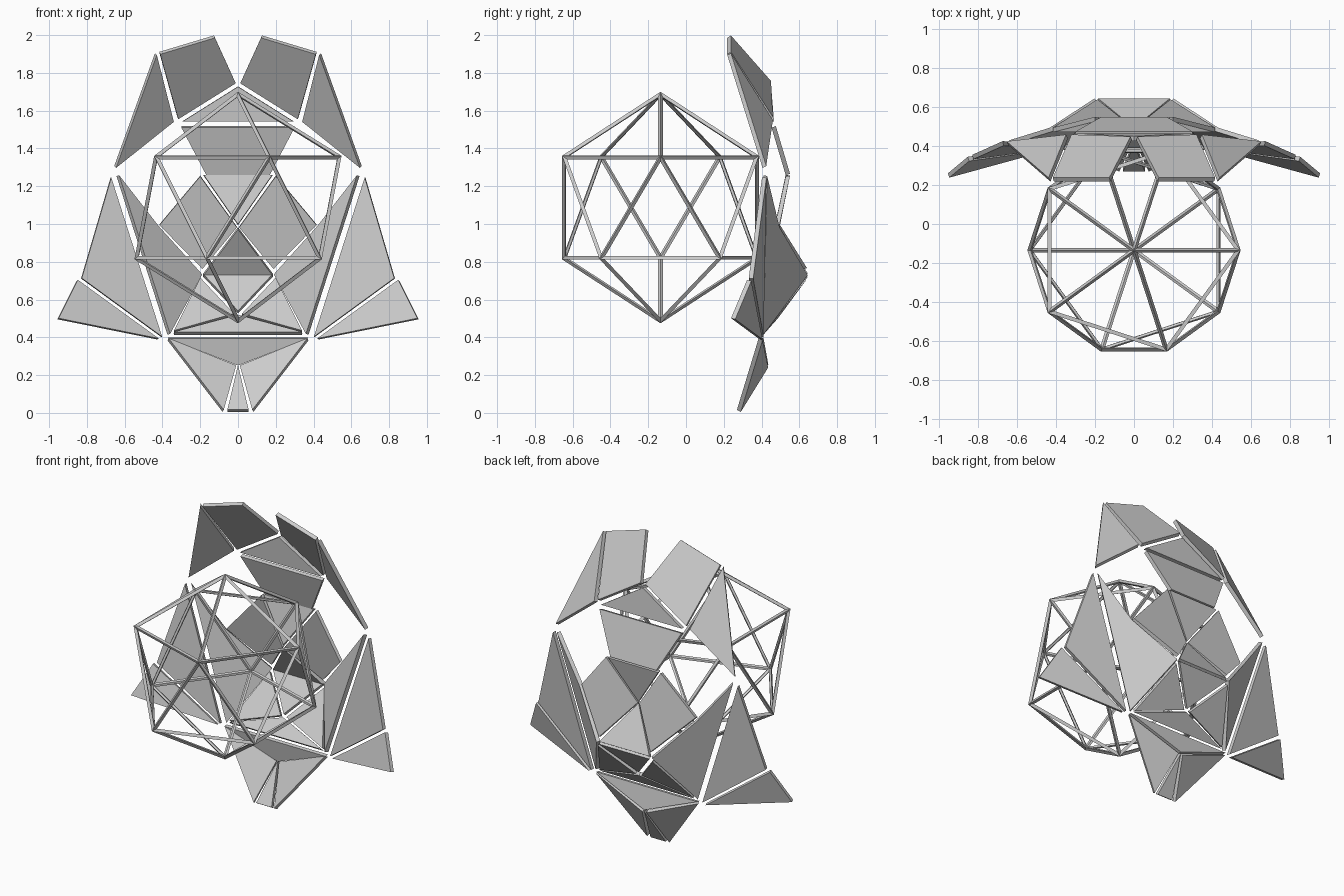
import bpy
from mathutils import Vector

if "Cube" in bpy.data.objects:
    bpy.data.objects.remove(bpy.data.objects["Cube"])

THICK = 0.024


def plate(name, pts, paired):
    """Thin flat plate from outline points, optionally mirrored across x = 0."""
    pts = [Vector(p) for p in pts]
    n = sum(((pts[i] - pts[0]).cross(pts[i + 1] - pts[0])
             for i in range(1, len(pts) - 1)), Vector())
    order = list(range(len(pts)))
    if n.y < 0:
        order = [0] + order[:0:-1]
    me = bpy.data.meshes.new(name)
    me.from_pydata(pts, [], [order])
    ob = bpy.data.objects.new(name, me)
    bpy.context.collection.objects.link(ob)
    s = ob.modifiers.new("thickness", 'SOLIDIFY')
    s.thickness = THICK
    s.offset = -0.5
    if paired:
        m = ob.modifiers.new("mirror", 'MIRROR')
        m.use_mirror_merge = False
    return ob


# Plates that come in left/right pairs (right side given)
paired = {
    "crown_plate": [(.126, .233, 1.995), (.416, .233, 1.908), (.32, .455, 1.564), (.016, .445, 1.754)],
    "temple_plate": [(.437, .233, 1.902), (.653, .42, 1.304), (.347, .455, 1.548)],
    "nose_side": [(.416, .49, .997), (.188, .635, .765), (.006, .49, .985), (.2, .545, 1.255)],
    "cheek": [(.43, .49, .985), (.2, .64, .73), (.37, .405, .415), (.64, .425, 1.255)],
    "lip_side": [(.2, .63, .705), (.34, .41, .425), (.022, .49, .515)],
    "chin_side": [(.372, .4, .387), (.014, .43, .243), (.08, .285, .008)],
    "wing_upper": [(.674, .42, 1.245), (.83, .35, .712), (.405, .405, .402)],
    "wing_lower": [(.853, .34, .7), (.955, .255, .497), (.425, .4, .39)],
}
for name, pts in paired.items():
    plate(name, pts, True)

# Plates on the centre line (right half outline given, left half reflected)
central = {
    "forehead": [(0, .445, 1.728), (.295, .46, 1.543)],
    "brow": [(.3, .47, 1.516), (.168, .545, 1.264)],
    "nose_bridge": [(.182, .545, 1.257), (0, .49, .995)],
    "nose_tip": [(0, .49, .98), (.184, .64, .735)],
    "upper_lip": [(.184, .64, .724), (0, .49, .53)],
    "lower_lip": [(0, .485, .508), (.34, .405, .417)],
    "chin_top": [(.37, .404, .397), (0, .43, .254)],
    "chin_front": [(0, .43, .245), (.056, .285, .008)],
}
for name, half in central.items():
    left = [(-x, y, z) for x, y, z in reversed(half) if x > 0]
    plate(name, half + left, False)

# Open strut cage
bpy.ops.mesh.primitive_ico_sphere_add(subdivisions=1, radius=0.6, location=(0, -.135, 1.087))
cage = bpy.context.object
cage.name = "strut_cage"
w = cage.modifiers.new("struts", 'WIREFRAME')
w.thickness = 0.026
w.use_even_offset = True
